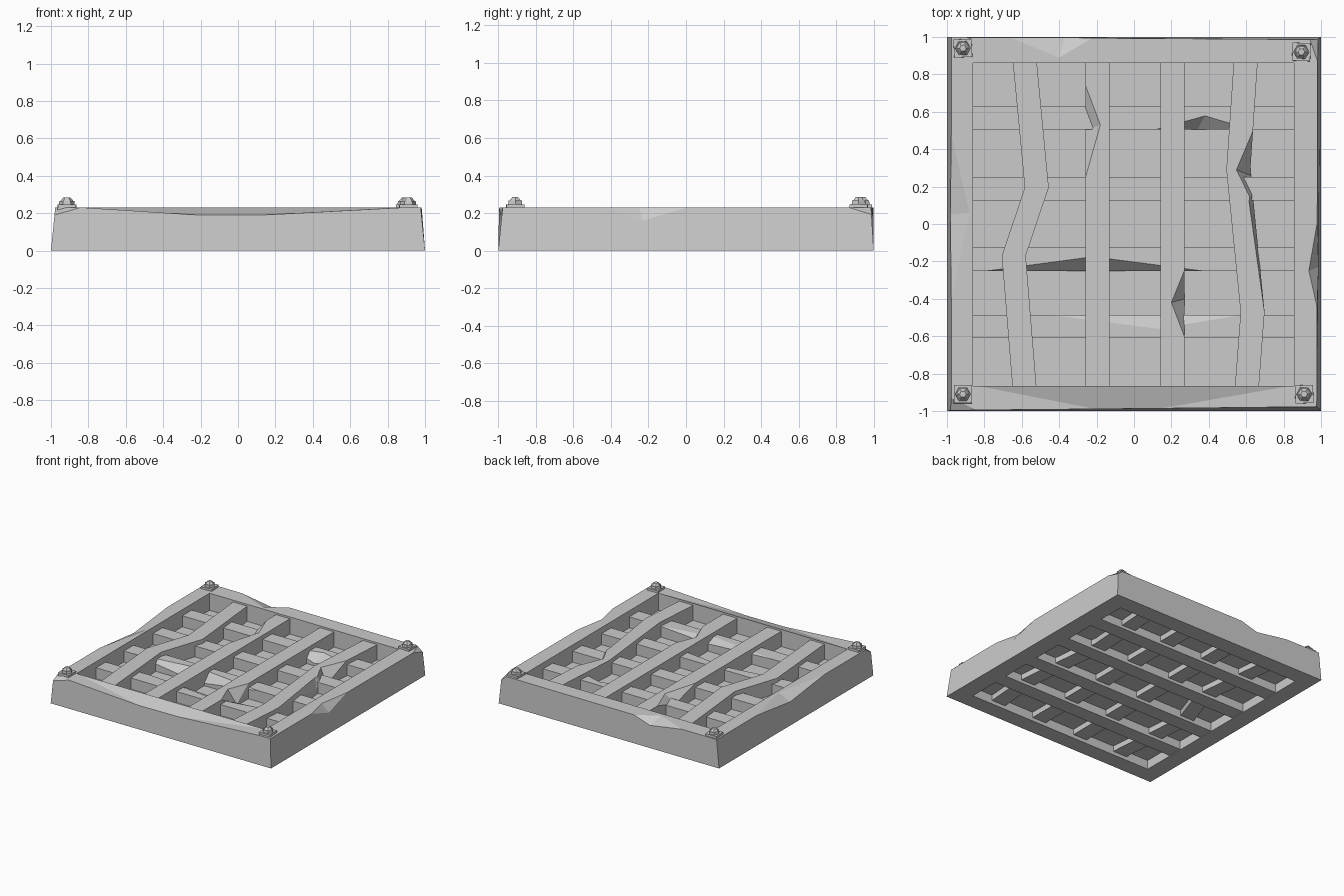
import bpy, bmesh
from math import radians
from mathutils import Vector as V, Matrix

if "Cube" in bpy.data.objects:
    bpy.data.objects.remove(bpy.data.objects["Cube"])

TOP = 0.23

def make(name, bm):
    bmesh.ops.recalc_face_normals(bm, faces=bm.faces)
    me = bpy.data.meshes.new(name)
    bm.to_mesh(me)
    bm.free()
    ob = bpy.data.objects.new(name, me)
    bpy.context.collection.objects.link(ob)
    return ob

def loft(name, rings, closed=False):
    """Skin four-sided rings; either capped at the ends or closed on itself."""
    bm = bmesh.new()
    loops = [[bm.verts.new(p) for p in r] for r in rings]
    pairs = list(zip(loops, loops[1:]))
    if closed:
        pairs.append((loops[-1], loops[0]))
    for a, b in pairs:
        for i in range(4):
            j = (i + 1) % 4
            bm.faces.new((a[i], a[j], b[j], b[i]))
    if not closed:
        bm.faces.new(loops[0])
        bm.faces.new(loops[-1])
    return make(name, bm)

def cut(ob, pts):
    """Remove the convex hull of pts from ob."""
    bm = bmesh.new()
    for p in pts:
        bm.verts.new(p)
    bmesh.ops.convex_hull(bm, input=bm.verts)
    c = make("chip_cutter", bm)
    c.hide_render = True
    m = ob.modifiers.new("chip", 'BOOLEAN')
    m.operation, m.solver, m.object = 'DIFFERENCE', 'EXACT', c
    bpy.context.view_layer.update()
    new = bpy.data.meshes.new_from_object(
        ob.evaluated_get(bpy.context.evaluated_depsgraph_get()))
    ob.modifiers.clear()
    ob.data = new
    bpy.data.objects.remove(c)

def chip(ob, a, b, t, s, k=0.3):
    """Two-facet nick: a, b on the edge, t deep on the top, s deep on the side."""
    a, b, t, s = V(a), V(b), V(t), V(s)
    m = (t + s) / 2
    cut(ob, [a + (a - m) * 0.12, b + (b - m) * 0.12, t + (t - s) * k, s + (s - t) * k])

def corner(ob, p, q, r, c):
    """Knock off a corner c by the plane through p, q, r."""
    p, q, r, c = V(p), V(q), V(r), V(c)
    m = (p + q + r) / 3
    cut(ob, [m + (x - m) * 1.6 for x in (p, q, r)] + [c + (c - m) * 1.5])

# frame with leaning outer walls
def rect(x0, x1, y0, y1, z):
    return [(x0, y0, z), (x1, y0, z), (x1, y1, z), (x0, y1, z)]

rim = [(-0.977, -0.996, TOP), (0.977, -0.977, TOP), (0.982, 0.986, TOP), (-0.977, 0.999, TOP)]
frame = loft("frame", [rect(-1, 1, -1, 1, 0), rim,
                       rect(-0.86, 0.855, -0.865, 0.86, TOP),
                       rect(-0.86, 0.855, -0.865, 0.86, 0)], closed=True)
# front beam worn down towards its middle
low = V((-0.05, -0.99, 0.19))
cut(frame, [low, low + V((0, -0.03, -0.01))] + [low + (V(p) - low) * 1.05 for p in (
    (-0.82, -1.02, TOP), (0.89, -1.02, TOP), (-0.83, -0.865, TOP), (0.83, -0.865, TOP))])
chip(frame, (0.98, 0.01, TOP), (0.98, -0.45, TOP), (0.935, -0.25, TOP), (0.986, -0.23, 0.16))
chip(frame, (-0.977, 0.48, TOP), (-0.977, -0.4, TOP), (-0.88, 0.06, TOP), (-0.982, 0.05, 0.18))
chip(frame, (-0.66, 0.996, TOP), (-0.22, 0.996, TOP), (-0.4, 0.89, TOP), (-0.37, 0.996, 0.185))
corner(frame, (-0.84, -0.996, TOP), (-0.981, -0.997, 0.19), (-0.977, -0.93, TOP), (-0.977, -0.996, TOP))
corner(frame, (0.94, 0.988, TOP), (0.982, 0.989, 0.195), (0.981, 0.87, TOP), (0.982, 0.987, TOP))

# thin floor closing the gaps between the bars
loft("floor_panel", [rect(-0.87, 0.87, -0.875, 0.87, 0.075), rect(-0.87, 0.87, -0.875, 0.87, 0.09)])

# cross bars, front to back
LZ0, LZ1 = 0.005, 0.18
cross = []
for i, y in enumerate((-0.548, -0.188, 0.188, 0.568)):
    h = 0.062
    cross.append(loft(f"cross_bar_{i + 1}", [
        [(x, y - h, LZ0), (x, y + h, LZ0), (x, y + h, LZ1), (x, y - h, LZ1)]
        for x in (-0.88, 0.88)]))
chip(cross[0], (-0.45, -0.486, LZ1), (0.58, -0.486, LZ1), (0.13, -0.56, LZ1), (0.15, -0.486, 0.15))
chip(cross[1], (-0.78, -0.25, LZ1), (0.36, -0.25, LZ1), (-0.22, -0.175, LZ1), (-0.2, -0.25, 0.1))
chip(cross[3], (0.12, 0.506, LZ1), (0.62, 0.506, LZ1), (0.38, 0.578, LZ1), (0.34, 0.506, 0.11))

# long bars, left to right, the outer two bent
UZ0, UZ1 = 0.03, 0.215
paths = [[(-0.585, -0.88), (-0.643, -0.17), (-0.52, 0.195), (-0.585, 0.88)],
         [(-0.195, -0.88), (-0.195, 0.88)],
         [(0.205, -0.88), (0.205, 0.88)],
         [(0.603, -0.88), (0.634, -0.47), (0.558, 0.29), (0.598, 0.88)]]
long_bars = []
for i, path in enumerate(paths):
    h = 0.064
    long_bars.append(loft(f"long_bar_{i + 1}", [
        [(x - h, y, UZ0), (x + h, y, UZ0), (x + h, y, UZ1), (x - h, y, UZ1)]
        for x, y in path]))
chip(long_bars[1], (-0.259, 0.74, UZ1), (-0.259, 0.25, UZ1), (-0.18, 0.53, UZ1), (-0.259, 0.5, 0.145))
chip(long_bars[2], (0.269, -0.25, UZ1), (0.269, -0.6, UZ1), (0.2, -0.42, UZ1), (0.269, -0.4, 0.1))
chip(long_bars[3], (0.637, 0.5, UZ1), (0.64, 0.1, UZ1), (0.548, 0.29, UZ1), (0.622, 0.26, 0.1))
chip(long_bars[3], (0.63, 0.22, UZ1), (0.696, -0.46, UZ1), (0.615, 0.12, UZ1), (0.642, 0.1, 0.13))

# corner bolts: square plate, hex nut, tapered tip
def bolt(name, x, y, turn):
    bm = bmesh.new()
    for n, r0, r1, z0, z1, a in ((4, 0.07, 0.068, 0.205, 0.247, 45), (6, 0.042, 0.04, 0.247, 0.266, 30),
                                 (6, 0.034, 0.018, 0.266, 0.285, 30)):
        bmesh.ops.create_cone(bm, cap_ends=True, segments=n, radius1=r0, radius2=r1, depth=z1 - z0,
                              matrix=Matrix.Translation((x, y, (z0 + z1) / 2))
                              @ Matrix.Rotation(radians(a + turn), 4, 'Z'))
    make(name, bm)

for i, b in enumerate(((-0.915, 0.94, 3), (0.895, 0.92, -2), (-0.915, -0.91, 0), (0.91, -0.91, 2))):
    bolt(f"corner_bolt_{i + 1}", *b)
